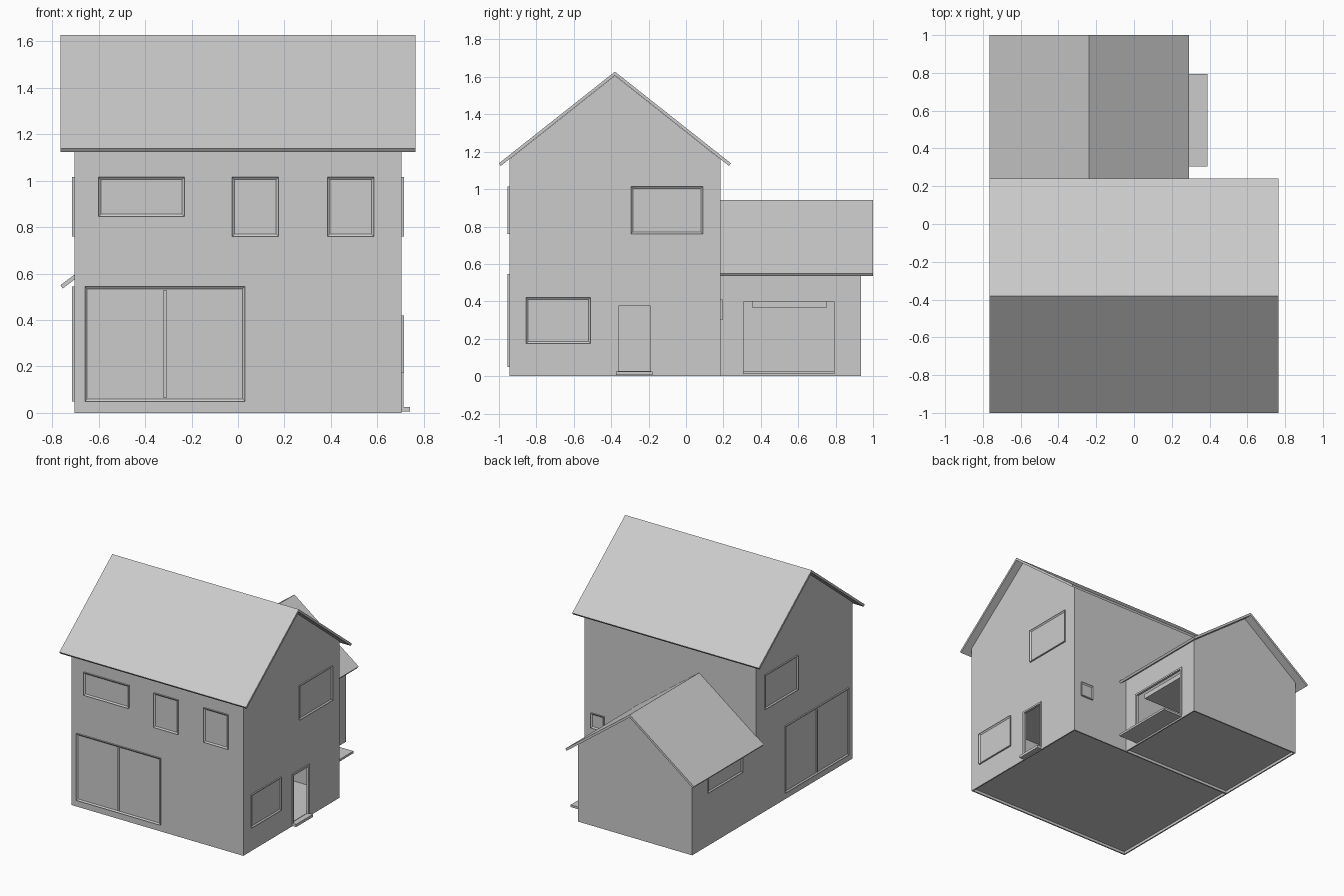
import bpy, bmesh
from mathutils import Vector

if "Cube" in bpy.data.objects:
    bpy.data.objects.remove(bpy.data.objects["Cube"])


def finish(name, bm):
    bmesh.ops.recalc_face_normals(bm, faces=bm.faces)
    me = bpy.data.meshes.new(name)
    bm.to_mesh(me)
    bm.free()
    ob = bpy.data.objects.new(name, me)
    bpy.context.collection.objects.link(ob)
    return ob


def prism(name, pts, axis, a, b):
    """Extrude a profile (u, z) along x or y from a to b."""
    bm = bmesh.new()
    put = (lambda u, z, w: (w, u, z)) if axis == 'x' else (lambda u, z, w: (u, w, z))
    f = bm.faces.new([bm.verts.new(put(u, z, a)) for u, z in pts])
    new = bmesh.ops.extrude_face_region(bm, geom=[f])['geom']
    d = Vector(put(0, 0, b - a))
    bmesh.ops.translate(bm, vec=d, verts=[v for v in new if isinstance(v, bmesh.types.BMVert)])
    return finish(name, bm)


def box(name, x0, x1, y0, y1, z0, z1):
    return prism(name, [(y0, z0), (y1, z0), (y1, z1), (y0, z1)], 'x', x0, x1)


def cut(ob, cutter):
    m = ob.modifiers.new("cut", 'BOOLEAN')
    m.object, m.operation, m.solver = cutter, 'DIFFERENCE', 'EXACT'
    cutter.hide_render = True
    bpy.context.view_layer.objects.active = ob
    bpy.ops.object.modifier_apply(modifier=m.name)
    bpy.data.objects.remove(cutter)


def gable(c, half, eave, top, base=0.0):
    return [(c - half, base), (c + half, base), (c + half, eave), (c, top), (c - half, eave)]


def chevron(c, half, eave, top):
    """Gable roof profile with eave ends cut square to the slope."""
    return [(c, top), (c + half, eave), (c + half - .01, eave - .014), (c, top - .02),
            (c - half + .01, eave - .014), (c - half, eave)]


def on_wall(name, wall, u0, u1, z0, z1, out, inn=.005):
    """Box on a wall; wall = (axis, position, outward sign)."""
    axis, p, s = wall
    a, b = sorted((p - s * inn, p + s * out))
    if axis == 'x':
        return box(name, a, b, u0, u1, z0, z1)
    return box(name, u0, u1, a, b, z0, z1)


def window(name, wall, u0, u1, z0, z1, split=None):
    """Frame with recessed pane, optionally divided by a mullion."""
    m = .015
    ob = on_wall(name, wall, u0 - m, u1 + m, z0 - m, z1 + m, .01)
    n = Vector((wall[2], 0, 0) if wall[0] == 'x' else (0, wall[2], 0))
    bm = bmesh.new()
    bm.from_mesh(ob.data)
    bm.normal_update()
    f = max(bm.faces, key=lambda q: q.normal.dot(n))
    bmesh.ops.inset_region(bm, faces=[f], thickness=m)
    bmesh.ops.translate(bm, vec=n * -.008, verts=f.verts)
    bm.to_mesh(ob.data)
    bm.free()
    if split is not None:
        on_wall(name + "_mullion", wall, split - .006, split + .006, z0, z1, .01)


def door_frame(name, wall, u0, u1, z0, z1):
    m = .013
    on_wall(name + "_left", wall, u0 - m, u0, z0, z1, .008)
    on_wall(name + "_right", wall, u1, u1 + m, z0, z1, .008)
    on_wall(name + "_top", wall, u0 - m, u1 + m, z1, z1 + m, .008)


T = .01
# Hollow main house and rear garage, open at the doorways
house = prism("house_walls", gable(-.38, .565, 1.159, 1.607), 'x', -.705, .705)
cut(house, prism("house_void", gable(-.38, .565 - T, 1.155, 1.594, -.1), 'x', -.705 + T, .705 - T))
cut(house, box("door_hole", .6, .8, -.36, -.19, .025, .375))
garage = prism("garage_walls", gable(-.2375, .4675, .575, .922), 'y', .18, .935)
cut(garage, prism("garage_void", gable(-.2375, .4675 - T, .57, .909, -.1), 'y', .1, .935 - T))
cut(garage, box("garage_hole", .15, .3, .31, .79, .028, .40))

# Roofs
prism("main_roof", chevron(-.38, .62, 1.138, 1.628), 'x', -.765, .765)
prism("garage_roof", chevron(-.2375, .5275, .55, .942), 'y', .18, 1.0)

# Floors, raised a little above the wall bases, and upper storey floor
box("house_floor", -.70, .70, -.94, .18, .02, .028)
box("garage_floor", -.70, .225, .18, .93, .02, .028)
box("upper_floor", -.70, .70, -.94, .18, .60, .62)

FRONT, BACK = ('y', -.945, -1), ('y', .185, 1)
RIGHT, LEFT, GARAGE = ('x', .705, 1), ('x', -.705, -1), ('x', .23, 1)

# Windows
window("front_wide_window", FRONT, -.585, -.245, .86, 1.0)
for i, x in enumerate((-.01, .40)):
    window(f"front_window_{i}", FRONT, x, x + .17, .775, 1.0)
window("front_sliding_door", FRONT, -.645, .015, .065, .53, -.315)
window("left_sliding_door", LEFT, -.875, -.165, .065, .53, -.52)
window("right_lower_window", RIGHT, -.84, -.525, .19, .405)
for n, w in (("right", RIGHT), ("left", LEFT)):
    window(n + "_upper_window", w, -.28, .075, .775, 1.0)
window("back_small_window", BACK, .555, .63, .315, .395)
window("garage_window", LEFT, .37, .74, .41, .53)

# Doorways, steps and raised garage door
door_frame("side_door_frame", RIGHT, -.36, -.19, .025, .375)
door_frame("garage_door_frame", GARAGE, .31, .79, .028, .40)
box("door_step", .70, .74, -.375, -.18, .005, .025)
box("garage_ramp", .22, .39, .305, .795, .012, .028)
box("raised_garage_door", -.16, .20, .355, .75, .365, .40)
